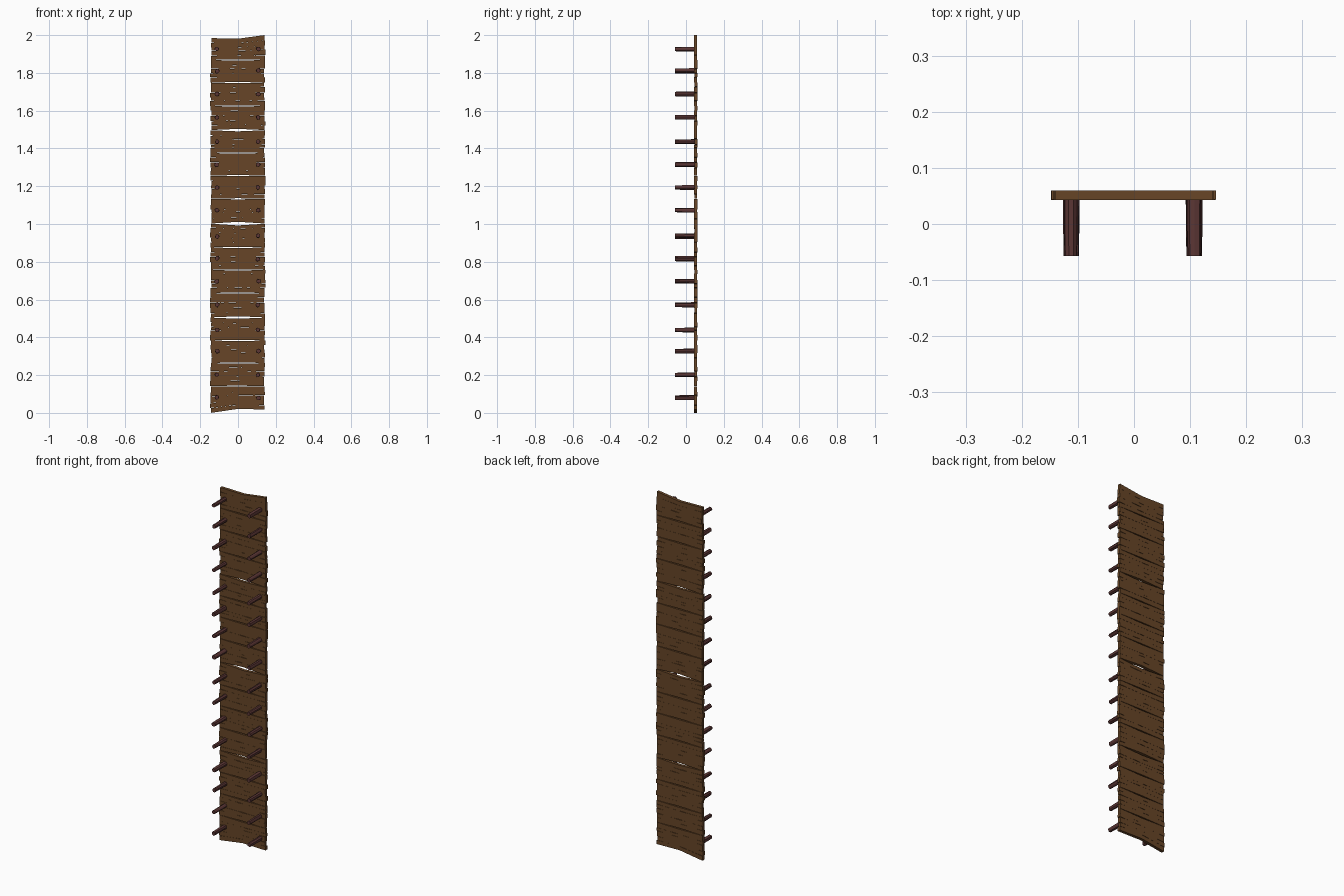
import bpy, bmesh, math, random

if "Cube" in bpy.data.objects:
    bpy.data.objects.remove(bpy.data.objects["Cube"])

random.seed(7)


def material(name, rgb):
    m = bpy.data.materials.new(name)
    m.diffuse_color = (*rgb, 1)
    m.use_nodes = True
    m.node_tree.nodes["Principled BSDF"].inputs["Base Color"].default_value = m.diffuse_color
    return m


WOOD = material("brown_wood", (0.135, 0.06, 0.02))
PEG = material("dark_red_peg", (0.105, 0.037, 0.035))
FRONT, BACK = 0.043, 0.060
COLS = [-1, -0.8, -0.62, -0.35, -0.15, 0, 0.2, 0.45, 0.65, 0.82, 1]


def finish(name, bm, mat):
    bmesh.ops.recalc_face_normals(bm, faces=bm.faces)
    mesh = bpy.data.meshes.new(name)
    bm.to_mesh(mesh)
    bm.free()
    mesh.materials.append(mat)
    ob = bpy.data.objects.new(name, mesh)
    bpy.context.collection.objects.link(ob)
    return ob


def splinter(bm, left, right, low, high):
    """One grain strip: a wavy outline extruded through the board thickness."""
    n = len(COLS)
    xs = [left + (c + 1) / 2 * (right - left) for c in COLS]
    outline = [(xs[i], low[i]) for i in range(n)]
    outline += [(xs[i], high[i]) for i in reversed(range(n))]
    front, back = FRONT + random.uniform(-.0006, .0008), BACK - random.uniform(0, .001)
    a = [bm.verts.new((x, front, z)) for x, z in outline]
    b = [bm.verts.new((x, back, z)) for x, z in outline]
    m = len(a)
    for i in range(n - 1):
        j = m - 1 - i
        bm.faces.new((a[i], a[i + 1], a[j - 1], a[j]))
        bm.faces.new((b[j], b[j - 1], b[i + 1], b[i]))
    for i in range(m):
        k = (i + 1) % m
        bm.faces.new((a[k], a[i], b[i], b[k]))


def crack():
    """Opening of a grain line: split at an end and sometimes in the middle."""
    g = [0.0001] * len(COLS)
    if random.random() < .7:
        g[0] = random.uniform(.001, .0035)
        g[1] = g[0] * .4
    if random.random() < .7:
        g[-1] = random.uniform(.001, .0035)
        g[-2] = g[-1] * .4
    if random.random() < .55:
        g[random.choice([4, 5, 6])] = random.uniform(.001, .003)
    return g


def plank(name, bottom, top, sag_low, sag_high, tilt_low=0, tilt_high=0):
    """A horizontal board, pinched at mid width, made of cracked strips."""
    bm = bmesh.new()
    rows = 5
    cuts = [0] + [(i + random.uniform(-.25, .25)) / rows for i in range(1, rows)] + [1]
    low_edge = [bottom + sag_low * (1 - abs(c)) + tilt_low * c for c in COLS]
    high_edge = [top - sag_high * (1 - abs(c)) + tilt_high * c for c in COLS]
    lines = [[lo + (hi - lo) * t for lo, hi in zip(low_edge, high_edge)] for t in cuts]
    gaps = [[0] * len(COLS)] + [crack() for _ in cuts[1:-1]] + [[0] * len(COLS)]
    off = random.uniform(-.002, .002)
    for r in range(rows):
        low = [z + g / 2 for z, g in zip(lines[r], gaps[r])]
        high = [z - g / 2 for z, g in zip(lines[r + 1], gaps[r + 1])]
        splinter(bm, -.143 + off + random.uniform(-.004, .003),
                 .141 + off + random.uniform(-.003, .004), low, high)
    return finish(name, bm, WOOD)


def peg(name, x, z):
    """Eight-sided rough rung peg running back into the board."""
    bm = bmesh.new()
    spin = random.uniform(0, .7)
    radii = [random.uniform(.0105, .0135) for _ in range(8)]
    rings = [[bm.verts.new((x + s * r * math.cos(spin + i * math.pi / 4), y,
                            z + s * r * math.sin(spin + i * math.pi / 4)))
              for i, r in enumerate(radii)]
             for y, s in ((-.057, .93), (-.01, 1), (.047, 1.03))]
    for p, q in zip(rings, rings[1:]):
        for i in range(8):
            k = (i + 1) % 8
            bm.faces.new((p[i], p[k], q[k], q[i]))
    bm.faces.new(rings[0])
    bm.faces.new(rings[-1])
    return finish(name, bm, PEG)


# Peg heights; boards meet halfway between them
heights = [.08, .203, .325, .442, .572, .697, .817, .935,
           1.072, 1.195, 1.317, 1.435, 1.563, 1.687, 1.81, 1.927]
seams = [(a + b) / 2 for a, b in zip(heights, heights[1:])]
seams[3], seams[7], seams[11] = .505, 1.002, 1.497

for i, h in enumerate(heights):
    first, last = i == 0, i == len(heights) - 1
    pinch = lambda k: {3: .006, 7: .009, 11: .006}.get(k, .0025)
    plank(f"plank_{i + 1}",
          .009 if first else seams[i - 1] + .0006,
          1.992 if last else seams[i] - .0006,
          .012 if first else pinch(i - 1),
          .011 if last else pinch(i),
          .009 if first else 0,
          .008 if last else 0)
    # Left and right pegs
    for side, x in (("left", -.112), ("right", .107)):
        peg(f"{side}_peg_{i + 1}", x + random.uniform(-.002, .003), h + random.uniform(-.003, .003))
